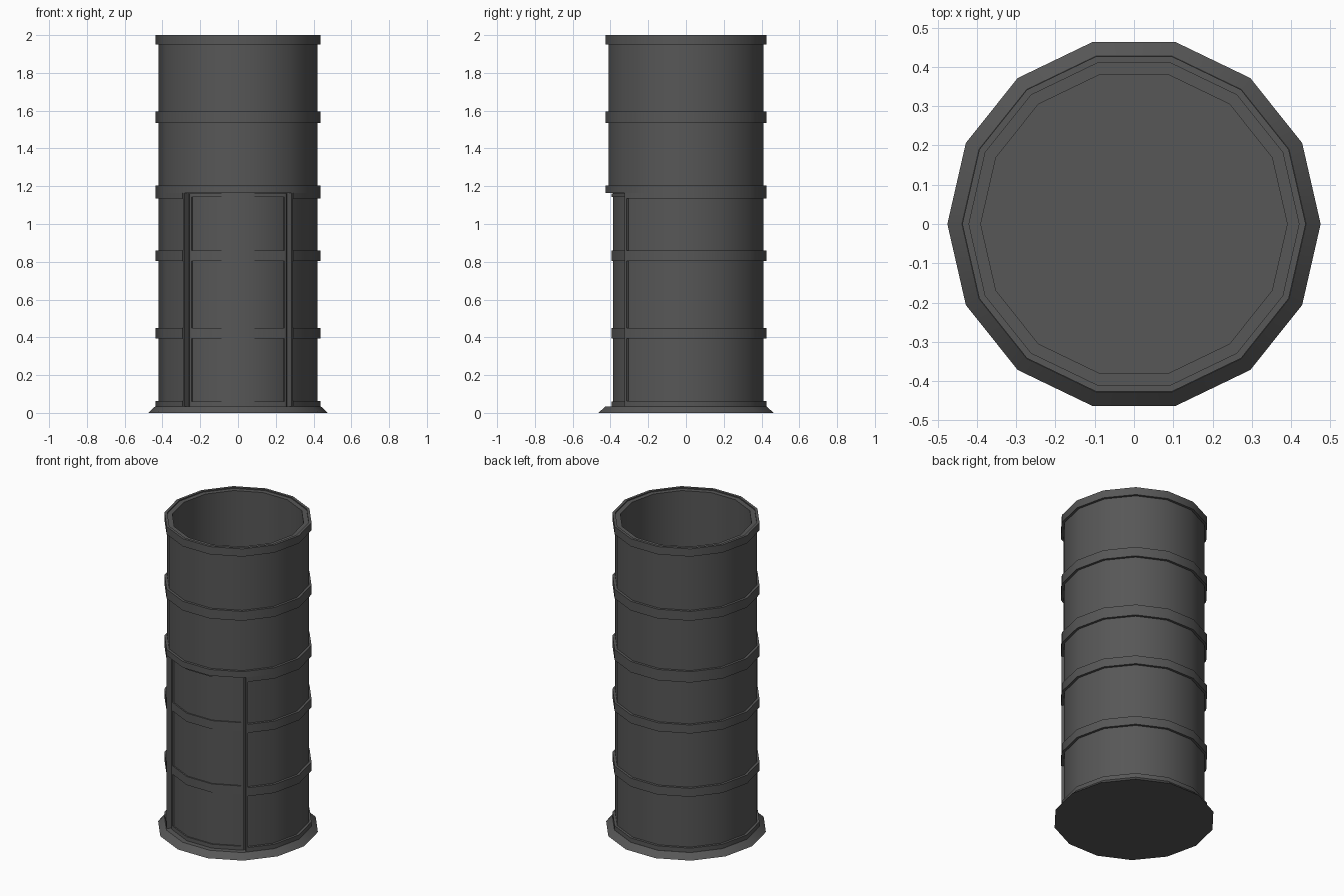
import bpy, bmesh, math

if "Cube" in bpy.data.objects:
    bpy.data.objects.remove(bpy.data.objects["Cube"])

N = 14
STEP = 360 / N
metal = bpy.data.materials.new("dark grey metal")
metal.diffuse_color = (0.095, 0.095, 0.095, 1)
metal.use_nodes = True
metal.node_tree.nodes["Principled BSDF"].inputs["Base Color"].default_value = metal.diffuse_color


def point(r, deg, z):
    """Point on the 14-sided outline; deg is measured from the front (-y)."""
    off = (deg + STEP / 2) % STEP - STEP / 2      # facet centre lies at deg 0
    d = r * math.cos(math.pi / N) / math.cos(math.radians(off))
    a = math.radians(deg)
    return (d * math.sin(a), -d * math.cos(a), z)


def finish(name, bm):
    bmesh.ops.recalc_face_normals(bm, faces=bm.faces)
    me = bpy.data.meshes.new(name)
    bm.to_mesh(me)
    bm.free()
    me.materials.append(metal)
    ob = bpy.data.objects.new(name, me)
    bpy.context.collection.objects.link(ob)
    bpy.ops.object.select_all(action='DESELECT')
    ob.select_set(True)
    bpy.context.view_layer.objects.active = ob
    bpy.ops.object.shade_smooth_by_angle(angle=math.radians(30))
    return ob


def band(name, r0, r1, z0, z1, a0=None, a1=None):
    """Curved slab between two radii and heights; a full ring without angles."""
    full = a0 is None
    if full:
        angs = [(k + 0.5) * STEP for k in range(N)]
    else:
        mids = [(k + 0.5) * STEP for k in range(-N, 2 * N)]
        angs = [a0] + [m for m in mids if a0 + 0.01 < m < a1 - 0.01] + [a1]
    bm = bmesh.new()
    prof = [(r0, z0), (r1, z0), (r1, z1), (r0, z1)]
    rows = [[bm.verts.new(point(r, a, z)) for r, z in prof] for a in angs]
    for i in range(len(rows) if full else len(rows) - 1):
        p, q = rows[i], rows[(i + 1) % len(rows)]
        for j in range(4):
            k = (j + 1) % 4
            bm.faces.new((p[j], q[j], q[k], p[k]))
    if not full:
        bm.faces.new(rows[0])
        bm.faces.new(rows[-1])
    return finish(name, bm)


R_IN, R_WALL, R_RING = 0.39, 0.421, 0.437
OPEN, POST = 41.1, 42.8          # half angles of doorway and its posts
Z0, ZD = 0.035, 1.165            # bottom and top of doorway

# Flared base with closed floor
bm = bmesh.new()
low = [bm.verts.new(point(0.475, (k + 0.5) * STEP, 0)) for k in range(N)]
top = [bm.verts.new(point(0.438, (k + 0.5) * STEP, Z0)) for k in range(N)]
bm.faces.new(low)
bm.faces.new(top)
for i in range(N):
    j = (i + 1) % N
    bm.faces.new((low[i], low[j], top[j], top[i]))
finish("base", bm)

# Walls: full above the doorway, open at the front below it
band("upper_wall", R_IN, R_WALL, ZD, 1.993)
band("lower_wall", R_IN, R_WALL, Z0, ZD, OPEN, 360 - OPEN)

# Hoops
for name, a, b in (("rim", 1.95, 2.0), ("high_hoop", 1.535, 1.595), ("lintel_hoop", ZD, 1.205)):
    band(name, R_WALL - 0.001, R_RING, a, b)
levels = [(Z0, 0.063), (0.395, 0.45), (0.805, 0.86), (1.135, ZD)]
for a, b in levels:
    band("lower_hoop", R_WALL - 0.001, R_RING, a, b, POST, 360 - POST)

# Door posts
for s in (-1, 1):
    lo, hi = sorted((s * OPEN, s * POST))
    band("door_post", R_WALL - 0.001, R_RING - 0.002, Z0, ZD, lo, hi)

# Recessed door with stiles and rails
band("door_panel", R_IN, 0.397, Z0, ZD, -OPEN, OPEN)
for s in (-1, 1):
    lo, hi = sorted((s * 37.4, s * 39.8))
    band("door_stile", 0.396, 0.405, Z0, ZD - 0.003, lo, hi)
for a, b in ((Z0, 0.06), (0.395, 0.45), (0.805, 0.86), (1.142, ZD - 0.003)):
    band("door_rail", 0.396, 0.405, a, b, -37.4, 37.4)
